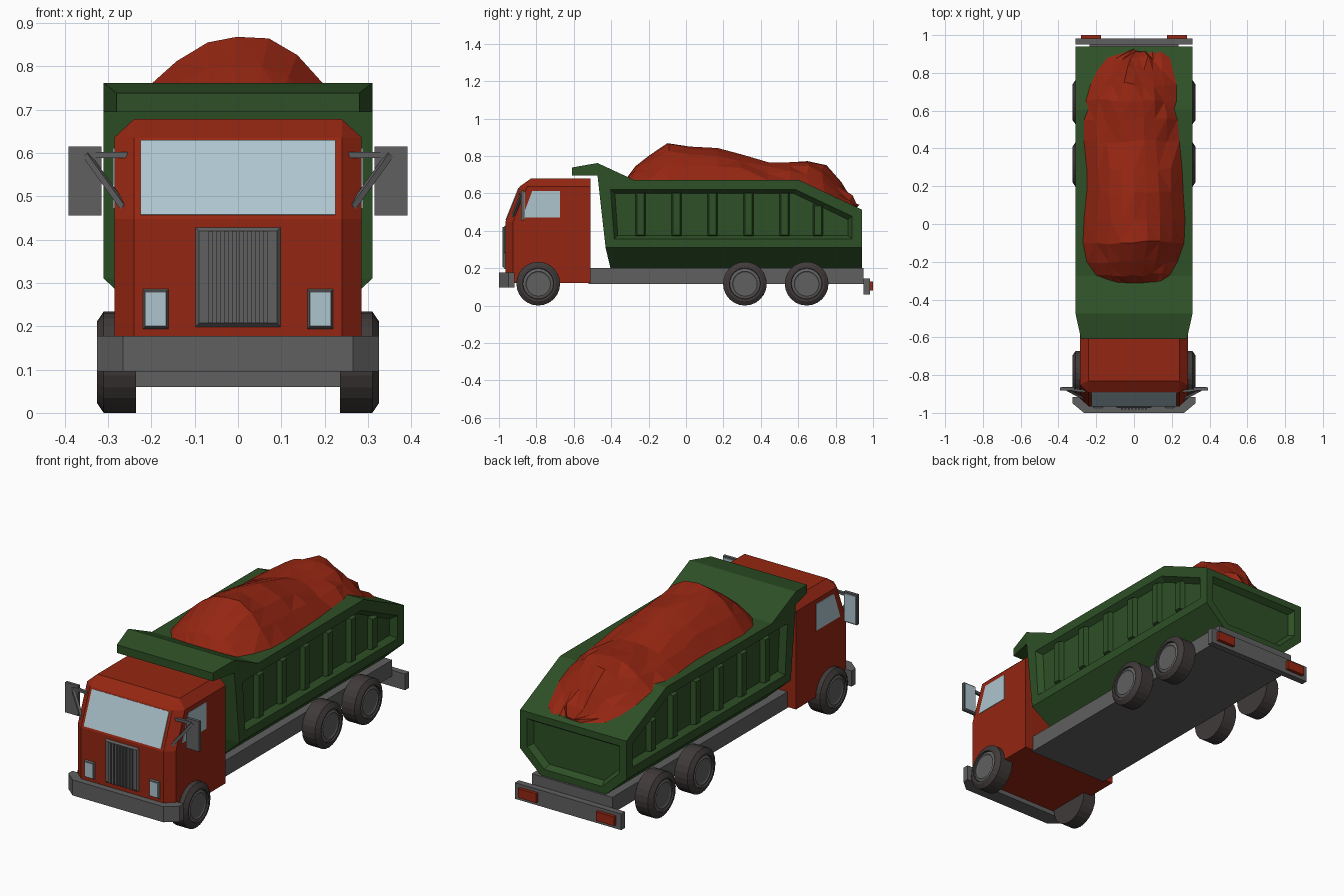
import bpy, bmesh, math, random
from mathutils import Vector

if "Cube" in bpy.data.objects:
    bpy.data.objects.remove(bpy.data.objects["Cube"], do_unlink=True)
random.seed(4)


def material(name, rgb):
    m = bpy.data.materials.new(name)
    m.use_nodes = True
    m.diffuse_color = (*rgb, 1)
    m.node_tree.nodes["Principled BSDF"].inputs["Base Color"].default_value = (*rgb, 1)
    return m


RED = material("red paint", (0.30, 0.019, 0.006))
GREEN = material("green paint", (0.027, 0.080, 0.019))
GREY = material("grey metal", (0.115, 0.115, 0.115))
TYRE = material("dark rubber", (0.052, 0.042, 0.042))
GLASS = material("pale glass", (0.42, 0.56, 0.62))


def finish(name, bm, mat):
    bmesh.ops.recalc_face_normals(bm, faces=bm.faces)
    me = bpy.data.meshes.new(name)
    bm.to_mesh(me)
    bm.free()
    me.materials.append(mat)
    ob = bpy.data.objects.new(name, me)
    bpy.context.collection.objects.link(ob)
    return ob


def hull(name, pts, mat):
    """Convex solid around a few points."""
    bm = bmesh.new()
    for p in pts:
        bm.verts.new(p)
    bmesh.ops.convex_hull(bm, input=bm.verts)
    bmesh.ops.dissolve_limit(bm, angle_limit=0.01, verts=bm.verts, edges=bm.edges)
    return finish(name, bm, mat)


def box(name, x, y, z, mat):
    return hull(name, [(a, b, c) for a in x for b in y for c in z], mat)


def bar(name, a, b, r, mat):
    a, b = Vector(a), Vector(b)
    q = (b - a).to_track_quat('Z', 'Y')
    corners = [q @ Vector((i * r, j * r, 0)) for i in (-1, 1) for j in (-1, 1)]
    return hull(name, [p + c for p in (a, b) for c in corners], mat)


def lathe(name, profile, y, z, s, mat, n=24):
    """Spin (x, radius) points about a wheel axle."""
    bm = bmesh.new()
    rings = [[bm.verts.new((s * x, y + r * math.sin(2 * math.pi * k / n),
                            z + r * math.cos(2 * math.pi * k / n)))
              for k in range(n)] for x, r in profile]
    for a, b in zip(rings, rings[1:]):
        for k in range(n):
            bm.faces.new((a[k], a[(k + 1) % n], b[(k + 1) % n], b[k]))
    bm.faces.new(rings[0])
    bm.faces.new(rings[-1])
    return finish(name, bm, mat)


def carve(target, cutter):
    mod = target.modifiers.new("recess", 'BOOLEAN')
    mod.operation, mod.solver, mod.object = 'DIFFERENCE', 'EXACT', cutter
    bpy.context.view_layer.update()
    me = bpy.data.meshes.new_from_object(
        target.evaluated_get(bpy.context.evaluated_depsgraph_get()))
    target.modifiers.clear()
    target.data = me
    bpy.data.objects.remove(cutter, do_unlink=True)


# Cab: chamfered front corners, sloped windscreen, chamfered roof
cab = []
for s in (1, -1):
    for z, yf in ((0.12, -0.965), (0.448, -0.965), (0.636, -0.89)):
        cab += [(s * 0.285, -0.51, z), (s * 0.285, yf + 0.04, z), (s * 0.24, yf, z)]
    cab += [(s * 0.24, -0.51, 0.678), (s * 0.24, -0.83, 0.678)]
hull("cab", cab, RED)


def slope_y(z):
    return -0.965 + (z - 0.448) * 0.075 / 0.188


hull("windscreen", [(x, slope_y(z) - 0.929 * o, z + 0.371 * o)
                    for x in (-0.225, 0.225) for z in (0.457, 0.628)
                    for o in (-0.002, 0.004)], GLASS)

# Grille with vertical slats
hull("grille", [(x * w, y, z) for x in (-1, 1)
                for w, y, zs in ((0.1, -0.963, (0.197, 0.43)), (0.09, -0.974, (0.207, 0.42)))
                for z in zs], GREY)
for i in range(8):
    x = -0.063 + i * 0.018
    box(f"grille_slat_{i + 1}", (x - 0.005, x + 0.005), (-0.982, -0.972), (0.207, 0.42), GREY)

# Front bumper, chassis and rear bumper
hull("front_bumper", [(s * x, y, z) for s in (1, -1) for z in (0.096, 0.178)
                      for x, y in ((0.265, -1), (0.325, -0.95), (0.325, -0.917))], GREY)
box("chassis", (-0.235, 0.235), (-0.52, 0.95), (0.115, 0.2), GREY)
box("rear_bumper", (-0.31, 0.31), (0.95, 0.983), (0.06, 0.145), GREY)

# Parts found on both sides
for side, s in (("left", 1), ("right", -1)):
    hull(f"{side}_headlight_frame",
         [(s * (0.19 + a * w), y, 0.24 + b * h) for a in (-1, 1) for b in (-1, 1)
          for w, h, y in ((0.031, 0.047, -0.963), (0.025, 0.041, -0.973))], GREY)
    box(f"{side}_headlight", (s * 0.167, s * 0.213), (-0.976, -0.97), (0.202, 0.278), GLASS)
    hull(f"{side}_window", [(s * x, y, z) for x in (0.28, 0.288) for y, z in
                            ((-0.875, 0.472), (-0.822, 0.612), (-0.675, 0.612), (-0.675, 0.472))],
         GLASS)
    box(f"{side}_tail_light", (s * 0.175, s * 0.28), (0.98, 1.0), (0.08, 0.128), RED)

    # Door mirror on two struts, glass facing back
    box(f"{side}_mirror", (s * 0.315, s * 0.391), (-0.882, -0.866), (0.456, 0.615), GREY)
    box(f"{side}_mirror_glass", (s * 0.321, s * 0.385), (-0.868, -0.862), (0.464, 0.607), GLASS)
    bar(f"{side}_mirror_top_strut", (s * 0.255, -0.885, 0.595), (s * 0.345, -0.877, 0.595), 0.007, GREY)
    bar(f"{side}_mirror_lower_strut", (s * 0.264, -0.925, 0.475), (s * 0.35, -0.88, 0.595), 0.007, GREY)

    # Wheels
    for pos, y in (("front", -0.79), ("middle", 0.315), ("rear", 0.645)):
        lathe(f"{side}_{pos}_tyre", [(0.235, 0.08), (0.235, 0.117), (0.31, 0.117),
                                     (0.325, 0.095), (0.325, 0.083), (0.312, 0.08)],
              y, 0.117, s, TYRE)
        lathe(f"{side}_{pos}_hub", [(0.3, 0.081), (0.316, 0.081), (0.322, 0.066),
                                    (0.318, 0.06)], y, 0.117, s, GREY)

# Tipper body: profile of (y, z, half width) with a sloped underside
outline = [(-0.473, 0.762, 0.31), (-0.275, 0.67, 0.31), (0.607, 0.67, 0.31),
           (0.94, 0.513, 0.31), (0.94, 0.31, 0.31), (0.94, 0.2, 0.19),
           (-0.404, 0.2, 0.19), (-0.43, 0.31, 0.31), (-0.473, 0.695, 0.31)]
bm = bmesh.new()
L, R = ([bm.verts.new((s * w, y, z)) for y, z, w in outline] for s in (1, -1))
for i in range(len(outline)):
    j = (i + 1) % len(outline)
    bm.faces.new((L[i], L[j], R[j], R[i]))
for side in (L, R):
    bm.faces.new([side[i] for i in (0, 1, 2, 3, 4, 7, 8)])
    bm.faces.new([side[i] for i in (4, 5, 6, 7)])
body = finish("tipper_body", bm, GREEN)
hull("body_visor", [(s * x, y, z) for s in (1, -1) for x, y, z in
                    ((0.28, -0.61, 0.695), (0.28, -0.61, 0.738),
                     (0.31, -0.473, 0.695), (0.31, -0.473, 0.762))], GREEN)

# Recessed panels on the sides and the tail
panel_out = [(-0.405, 0.622), (0.585, 0.622), (0.89, 0.478), (0.89, 0.355), (-0.385, 0.355)]
panel_in = [(-0.38, 0.6), (0.575, 0.6), (0.865, 0.46), (0.865, 0.375), (-0.365, 0.375)]
for s in (1, -1):
    carve(body, hull("cutter", [(s * 0.312, y, z) for y, z in panel_out] +
                     [(s * 0.28, y, z) for y, z in panel_in], GREEN))
tail_out = [(0.27, 0.478), (0.27, 0.33), (0.17, 0.235)]
tail_in = [(0.25, 0.458), (0.25, 0.34), (0.16, 0.255)]
carve(body, hull("cutter", [(s * x, 0.942, z) for s in (1, -1) for x, z in tail_out] +
                 [(s * x, 0.91, z) for s in (1, -1) for x, z in tail_in], GREEN))

# Ribs in the side panels
for side, s in (("left", 1), ("right", -1)):
    for i, y in enumerate((-0.243, -0.05, 0.142, 0.334, 0.527, 0.705)):
        top = 0.608 if y < 0.6 else 0.54
        hull(f"{side}_body_rib_{i + 1}",
             [(s * x, y + d * w, z) for d in (-1, 1)
              for x, w, lo, hi in ((0.276, 0.028, 0.368, top), (0.306, 0.019, 0.376, top - 0.008))
              for z in (lo, hi)], GREEN)

# Heaped load: rows of (y, crest height, right edge, left edge)
rows = [(-0.32, 0.675, -0.1, 0.14), (-0.27, 0.745, -0.2, 0.19), (-0.2, 0.80, -0.25, 0.23),
        (-0.1, 0.868, -0.27, 0.265), (0.02, 0.85, -0.265, 0.27), (0.17, 0.842, -0.25, 0.26),
        (0.29, 0.81, -0.25, 0.255), (0.44, 0.765, -0.265, 0.24), (0.55, 0.763, -0.265, 0.23),
        (0.65, 0.772, -0.255, 0.225), (0.74, 0.75, -0.23, 0.225), (0.82, 0.655, -0.19, 0.205),
        (0.88, 0.58, -0.14, 0.19), (0.915, 0.535, -0.03, 0.14)]
bm = bmesh.new()
grid = []
for y, crest, lo, hi in rows:
    deck = 0.67 if y < 0.607 else 0.67 - (y - 0.607) * 0.471
    line = [bm.verts.new((lo, y, deck - 0.04))]
    for k in range(9):
        t = k / 4 - 1
        rough = random.uniform(-1, 1) * (0 if k in (0, 4, 8) else 1)
        line.append(bm.verts.new(((lo + hi) / 2 + t * (hi - lo) / 2 + rough * 0.008,
                                  y + rough * 0.012,
                                  deck + (crest - deck) * (1 - t * t) + rough * 0.010)))
    line.append(bm.verts.new((hi, y, deck - 0.04)))
    grid.append(line)
for a, b in zip(grid, grid[1:]):
    for k in range(len(a) - 1):
        bm.faces.new((a[k], a[k + 1], b[k + 1], b[k]))
    bm.faces.new((a[0], b[0], b[-1], a[-1]))
bm.faces.new(grid[0])
bm.faces.new(grid[-1])
bmesh.ops.triangulate(bm, faces=bm.faces)
finish("heaped_load", bm, RED)
